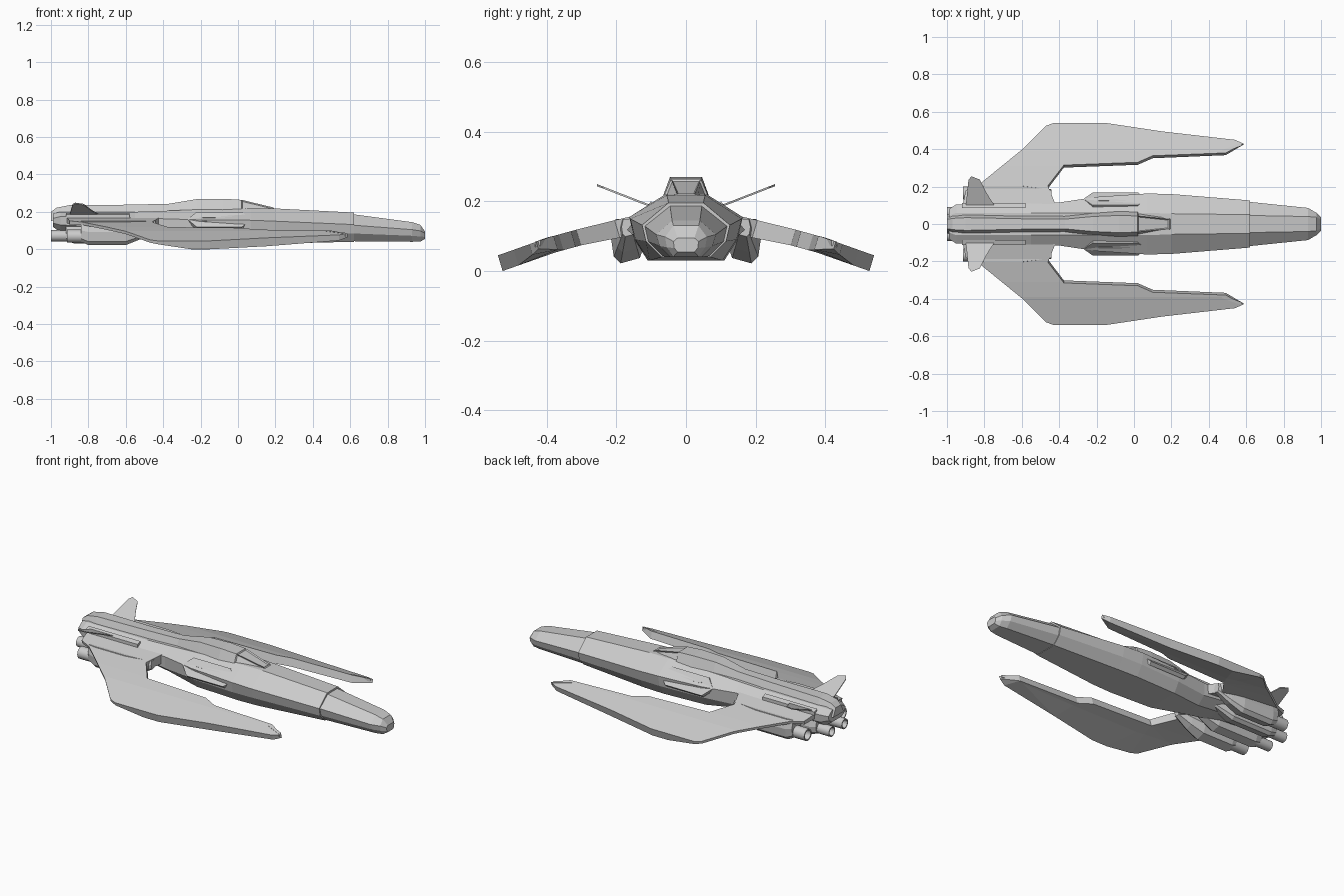
import bpy, bmesh, math
from mathutils import Matrix

if "Cube" in bpy.data.objects:
    bpy.data.objects.remove(bpy.data.objects["Cube"])


def finish(name, bm, mirror=False, smooth=False):
    bmesh.ops.recalc_face_normals(bm, faces=bm.faces)
    me = bpy.data.meshes.new(name)
    bm.to_mesh(me)
    bm.free()
    ob = bpy.data.objects.new(name, me)
    bpy.context.collection.objects.link(ob)
    if mirror:
        m = ob.modifiers.new("mirror", 'MIRROR')
        m.use_axis = (False, True, False)
        m.use_clip = False
        m.use_mirror_merge = False
    if smooth:
        bpy.context.view_layer.objects.active = ob
        ob.select_set(True)
        bpy.ops.object.shade_smooth_by_angle(angle=math.radians(35))
        ob.select_set(False)
    return ob


def loft(name, rings, mirror=False, smooth=False, bevel_face=None):
    """Skin closed rings of 3D points and cap both ends."""
    bm = bmesh.new()
    vs = [[bm.verts.new(p) for p in r] for r in rings]
    n = len(rings[0])
    for a, b in zip(vs, vs[1:]):
        for i in range(n):
            bm.faces.new((a[i], a[(i + 1) % n], b[(i + 1) % n], b[i]))
    bm.faces.new(vs[0])
    bm.faces.new(vs[-1])
    bmesh.ops.recalc_face_normals(bm, faces=bm.faces)
    if bevel_face:
        fs = [f for f in bm.faces if bevel_face(f)]
        bmesh.ops.inset_individual(bm, faces=fs, thickness=0.008, depth=-0.006)
    return finish(name, bm, mirror, smooth)


def sym(x, half):
    """Symmetric cross-section from its (y, z) half, listed top to bottom."""
    return [(x, y, z) for y, z in half] + [(x, -y, z) for y, z in reversed(half)]


def prism(name, outline, depth, matrix, mirror=True):
    """Extruded outline in local xy, placed by a matrix."""
    bm = bmesh.new()
    f = bm.faces.new([bm.verts.new((x, y, 0)) for x, y in outline])
    r = bmesh.ops.extrude_face_region(bm, geom=[f])
    for v in r['geom']:
        if isinstance(v, bmesh.types.BMVert):
            v.co.z += depth
    bmesh.ops.transform(bm, matrix=matrix, verts=bm.verts)
    return finish(name, bm, mirror)


# Main hull and slightly narrower nose
loft("hull", [
    sym(-0.99, [(.045, .19), (.08, .165), (.075, .14), (.045, .12)]),
    sym(-0.95, [(.06, .20), (.105, .175), (.10, .13), (.05, .09)]),
    sym(-0.55, [(.06, .20), (.11, .168), (.105, .11), (.05, .07)]),
    sym(-0.40, [(.06, .205), (.115, .163), (.11, .09), (.06, .05)]),
    sym(-0.20, [(.06, .213), (.145, .157), (.135, .09), (.10, .033)]),
    sym(0.07, [(.06, .22), (.163, .155), (.148, .09), (.11, .03)]),
    sym(0.20, [(.055, .218), (.160, .15), (.145, .09), (.105, .03)]),
    sym(0.62, [(.05, .196), (.126, .132), (.115, .085), (.07, .04)])])
loft("nose", [
    sym(0.60, [(.046, .189), (.120, .130), (.110, .085), (.068, .043)]),
    sym(0.93, [(.040, .145), (.086, .105), (.076, .072), (.045, .040)]),
    sym(0.975, [(.036, .130), (.060, .098), (.055, .068), (.036, .041)]),
    sym(1.00, [(.024, .095), (.036, .085), (.034, .066), (.024, .055)])])

# Dorsal spine running into the canopy, with recessed glazing
loft("spine_and_canopy", [
    sym(x, [(t, zt), (b, zb)]) for x, t, zt, b, zb in [
        (-1.00, .025, .200, .050, .15), (-0.97, .030, .222, .058, .16),
        (-0.90, .034, .236, .058, .18), (-0.60, .028, .238, .050, .18),
        (-0.37, .026, .243, .048, .19), (-0.22, .040, .268, .062, .20),
        (-0.08, .046, .270, .068, .21), (0.02, .043, .264, .066, .21),
        (0.19, .026, .223, .042, .205), (0.20, .024, .213, .034, .205)]],
    bevel_face=lambda f: 0.08 < f.calc_center_median().x < 0.15
    and f.normal.z > -0.1)

# Side ledges over the wing roots
loft("root_ledge", [[(x, .085, .195), (x, .112, .186), (x, .112, .165), (x, .085, .165)]
                    for x in (-0.92, -0.58)], mirror=True)

# Side intake pods with louvres
tilt = Matrix.Translation((-0.10, .117, .146)) @ Matrix.Rotation(math.radians(-50), 4, 'X')
prism("side_pod", [(-.17, 0), (-.12, .055), (.12, .055), (.17, 0), (.12, -.052), (-.12, -.052)],
      .022, tilt)
for k, v in enumerate((-.012, .012)):
    prism("pod_louvre_%d" % k, [(-.09, v - .004), (-.09, v + .004), (.09, v + .004), (.09, v - .004)],
          .026, tilt)

# Forward-swept wings: plan outline as (x, y, thickness), drooped by span
SPAN = [(.08, .175), (.20, .147), (.31, .12), (.39, .098), (.54, .045)]


def droop(y):
    for (y0, z0), (y1, z1) in zip(SPAN, SPAN[1:]):
        if y <= y1 + 1e-6:
            break
    return z0 + (z1 - z0) * (y - y0) / (y1 - y0)


plan = [(-.92, .08, .03), (-.90, .18, .02), (-.83, .21, .015), (-.59, .405, .015),
        (-.47, .525, .015), (-.43, .54, .018), (-.25, .54, .045), (-.15, .54, .045),
        (.15, .495, .045), (.54, .45, .03), (.585, .43, .02), (.49, .38, .04),
        (.10, .365, .045), (.02, .33, .045), (-.375, .315, .045), (-.46, .205, .05),
        (-.41, .08, .055)]
bm = bmesh.new()
bm.faces.new([bm.verts.new(p) for p in plan])
bmesh.ops.triangulate(bm, faces=bm.faces[:])
for y, _ in SPAN[1:-1]:
    bmesh.ops.bisect_plane(bm, geom=bm.verts[:] + bm.edges[:] + bm.faces[:],
                           plane_co=(0, y, 0), plane_no=(0, 1, 0), dist=1e-5)
top = bm.verts[:]
lower = [g for g in bmesh.ops.extrude_face_region(
    bm, geom=bm.faces[:], use_keep_orig=True)['geom'] if isinstance(g, bmesh.types.BMVert)]
for v in lower:
    t, y = v.co.z, v.co.y
    v.co.z = droop(y) - t
    v.co.y = y - 0.3 * t
for v in top:
    v.co.z = droop(v.co.y)
finish("wing", bm, mirror=True)

# Wing tip guns
loft("wingtip_gun", [[(x, y - .008, z), (x, y + .008, z - .004), (x, y + .008, z - .02),
                      (x, y - .008, z - .016)]
                     for x, y, z in [(.47, .388, .101), (.575, .426, .088)]], mirror=True)

# Thin canted tail fins
fin = [(-.90, .09), (-.885, .235), (-.87, .255), (-.825, .238), (-.785, .16), (-.74, .09)]
loft("tail_fin", [[(x, y, .182 + (y - .09) * .39 + dz) for x, y in fin]
                  for dz in (-.003, .003)], mirror=True)


# Engine nacelles: outer under the wings, inner under the hull
def nacelle(name, yc, w, zb, zt, stations):
    sec = [(-.55, 1), (.75, 1), (1, .55), (.85, .15), (.45, 0), (-.65, .12), (-1, .5)]
    loft(name, [[(x, yc + y * w * s, zt - (1 - z) * (zt - zb) * s) for y, z in sec]
                for x, s in stations], mirror=True)


def tube(name, x0, x1, y, z, r):
    rings = [(x1, r), (x0, r), (x0, r * .78), (x0 + .05, r * .7)]
    loft(name, [[(x, y + q * math.cos(a), z + q * math.sin(a))
                 for a in [i * math.tau / 16 for i in range(16)]] for x, q in rings],
         mirror=True, smooth=True)


nacelle("outer_nacelle", .165, .05, .022, .150,
        [(-.84, .85), (-.80, 1), (-.60, 1), (-.52, .75), (-.44, .4)])
nacelle("inner_nacelle", .060, .045, .032, .130,
        [(-.92, .85), (-.88, 1), (-.62, 1), (-.50, .5)])
tube("outer_exhaust", -.915, -.80, .165, .070, .035)
tube("inner_exhaust", -1.0, -.86, .060, .072, .030)
